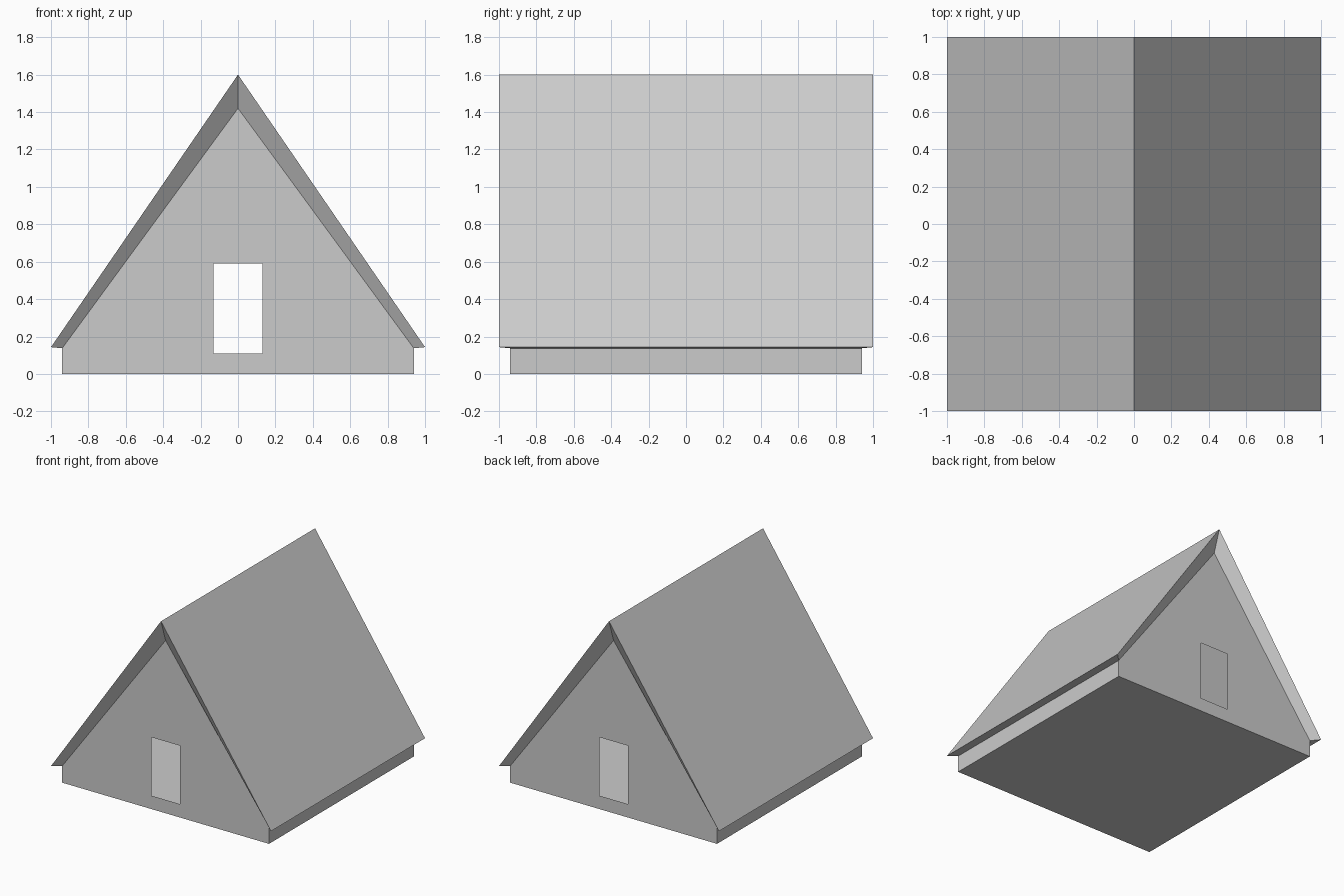
import bpy
import bmesh
from mathutils import Vector

cube = bpy.data.objects.get("Cube")
if cube:
    bpy.data.objects.remove(cube, do_unlink=True)

# One plain grey for the whole building
grey = bpy.data.materials.new("plain_grey")
grey.use_nodes = True
colour = (0.6, 0.6, 0.6, 1)
grey.diffuse_color = colour
grey.node_tree.nodes["Principled BSDF"].inputs["Base Color"].default_value = colour

WALL = 0.94           # half width and half depth of the walls
WALL_TOP = 0.137      # height of the low side walls
PEAK = 1.42           # top of the gables
EAVE, RIDGE = 0.143, 1.6
DOOR_X, DOOR_LOW, DOOR_HIGH = 0.13, 0.11, 0.59


def make_object(name, bm):
    mesh = bpy.data.meshes.new(name)
    bm.to_mesh(mesh)
    bm.free()
    mesh.materials.append(grey)
    obj = bpy.data.objects.new(name, mesh)
    bpy.context.collection.objects.link(obj)
    return obj


def section(bm, points, y):
    return [bm.verts.new((x, y, z)) for x, z in points]


# Walls: thin gabled shell with a floor, open under the roof
bm = bmesh.new()
outline = [(-WALL, 0), (WALL, 0), (WALL, WALL_TOP), (0, PEAK), (-WALL, WALL_TOP)]
front = section(bm, outline, -WALL)
back = section(bm, outline, WALL)
bm.faces.new(front)
bm.faces.new(back[::-1])
for i in range(len(outline)):
    j = (i + 1) % len(outline)
    bm.faces.new((front[i], back[i], back[j], front[j]))
bmesh.ops.recalc_face_normals(bm, faces=bm.faces)
slopes = [f for f in bm.faces if f.normal.z > 0.1]
bmesh.ops.delete(bm, geom=slopes, context='FACES')

# Doorways: slice both gables and remove the middle panel
cuts = [((-DOOR_X, 0, 0), (1, 0, 0)), ((DOOR_X, 0, 0), (1, 0, 0)),
        ((0, 0, DOOR_LOW), (0, 0, 1)), ((0, 0, DOOR_HIGH), (0, 0, 1))]
for point, normal in cuts:
    gables = [f for f in bm.faces if abs(f.normal.y) > 0.9]
    geom = set(gables)
    for f in gables:
        geom.update(f.edges)
        geom.update(f.verts)
    bmesh.ops.bisect_plane(bm, geom=list(geom), plane_co=Vector(point),
                           plane_no=Vector(normal), dist=1e-5)
panels = []
for f in bm.faces:
    c = f.calc_center_median()
    if abs(f.normal.y) > 0.9 and abs(c.x) < DOOR_X and DOOR_LOW < c.z < DOOR_HIGH:
        panels.append(f)
bmesh.ops.delete(bm, geom=panels, context='FACES')
make_object("walls", bm)

# Roof: thick pitched slab whose rim tapers in to the wall tops
bm = bmesh.new()
outer = [(-1, EAVE), (0, RIDGE), (1, EAVE)]
inner = [(-WALL, WALL_TOP), (0, PEAK), (WALL, WALL_TOP)]
rings = [section(bm, outer, -1), section(bm, outer, 1),
         section(bm, inner, WALL), section(bm, inner, -WALL)]
for k in range(4):
    a, b = rings[k], rings[(k + 1) % 4]
    for i in range(2):
        bm.faces.new((a[i], a[i + 1], b[i + 1], b[i]))
# Eave undersides
for i in (0, 2):
    bm.faces.new([ring[i] for ring in rings])
bmesh.ops.recalc_face_normals(bm, faces=bm.faces)
make_object("roof", bm)
